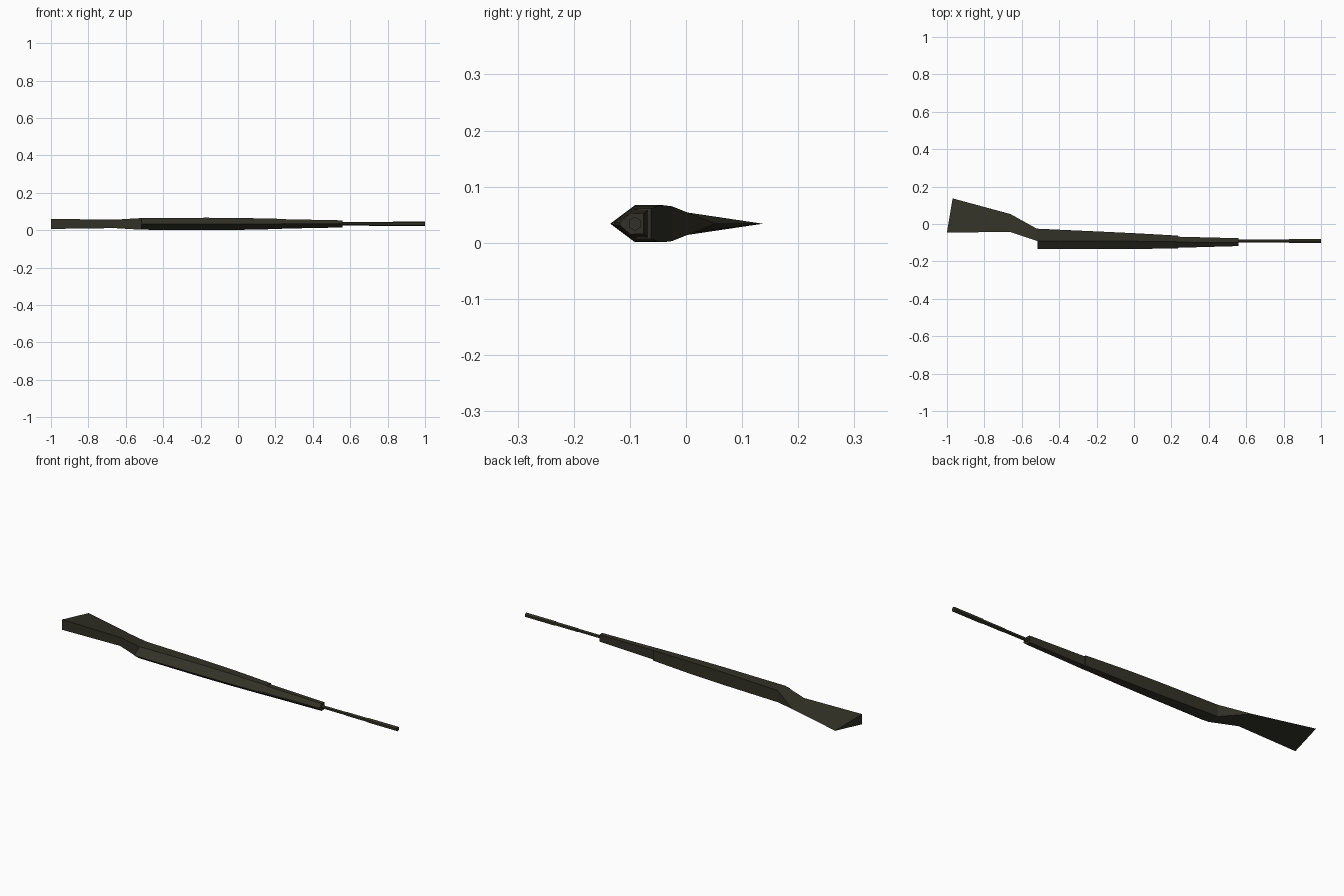
import bpy, bmesh, math

if "Cube" in bpy.data.objects:
    bpy.data.objects.remove(bpy.data.objects["Cube"])

ZC = 0.034  # centre plane of the rifle, which lies on its side


def material(name, rgb):
    m = bpy.data.materials.new(name)
    m.diffuse_color = (*rgb, 1)
    m.use_nodes = True
    m.node_tree.nodes["Principled BSDF"].inputs["Base Color"].default_value = m.diffuse_color
    return m


olive = material("dark olive", (0.032, 0.031, 0.020))


def loft(name, sections, mat, caps=True, closed=True):
    """Sections: (x, [(y, half_width), ...]) mirrored across the centre plane."""
    bm = bmesh.new()
    rings = []
    for x, prof in sections:
        pts = [(y, w) for y, w in prof] + [(y, -w) for y, w in reversed(prof)]
        rings.append([bm.verts.new((x, y, ZC + w)) for y, w in pts])
    n = len(rings[0])
    for a, b in zip(rings, rings[1:]):
        for i in range(n if closed else n - 1):
            j = (i + 1) % n
            bm.faces.new((a[i], a[j], b[j], b[i]))
    if caps:
        bm.faces.new(rings[0])
        bm.faces.new(rings[-1])
    bmesh.ops.remove_doubles(bm, verts=bm.verts, dist=1e-5)
    bmesh.ops.recalc_face_normals(bm, faces=bm.faces)
    me = bpy.data.meshes.new(name)
    bm.to_mesh(me)
    bm.free()
    me.materials.append(mat)
    ob = bpy.data.objects.new(name, me)
    bpy.context.collection.objects.link(ob)
    return ob


# Shoulder stock with a sharp lower edge, wrist and main fore stock
loft("stock", [
    (-1.0, [(-0.045, 0.027), (-0.045, 0.027)]),
    (-0.97, [(-0.045, 0.0265), (0.137, 0.0)]),
    (-0.66, [(-0.043, 0.0225), (0.053, 0.0)]),
    (-0.52, [(-0.090, 0.031), (-0.025, 0.031)]),
    (-0.17, [(-0.091, 0.033), (-0.041, 0.033)]),
    (0.0, [(-0.092, 0.032), (-0.049, 0.032)]),
    (0.235, [(-0.095, 0.027), (-0.062, 0.027)]),
], olive, caps=False)

# Ridged cover along the sighting side, open at the ends
loft("top_cover", [
    (-0.515, [(-0.090, 0.031), (-0.134, 0.0)]),
    (-0.17, [(-0.091, 0.033), (-0.135, 0.0)]),
    (0.0, [(-0.092, 0.032), (-0.134, 0.0)]),
    (0.235, [(-0.095, 0.027), (-0.130, 0.0)]),
], olive, caps=False, closed=False)

# Narrower front grip
loft("front_grip", [
    (0.20, [(-0.128, 0.003), (-0.097, 0.026), (-0.067, 0.025)]),
    (0.56, [(-0.118, 0.003), (-0.099, 0.019), (-0.076, 0.018)]),
], olive)

# Filler closing the front step of the main stock
loft("front_band", [
    (0.22, [(-0.129, 0.001), (-0.095, 0.027), (-0.062, 0.027)]),
    (0.236, [(-0.129, 0.001), (-0.095, 0.027), (-0.062, 0.027)]),
], olive)


def tube(name, x0, x1, r, y=-0.091, sides=6):
    prof = [(y - r * math.cos(math.pi * (i + 0.5) * 2 / sides),
             r * math.sin(math.pi * (i + 0.5) * 2 / sides)) for i in range(sides // 2)]
    return loft(name, [(x0, prof), (x1, prof)], olive)


# Barrel, sleeve and muzzle
tube("barrel", 0.54, 0.84, 0.009)
tube("barrel_sleeve", 0.70, 0.84, 0.0105)
tube("muzzle", 0.83, 1.0, 0.0125)
